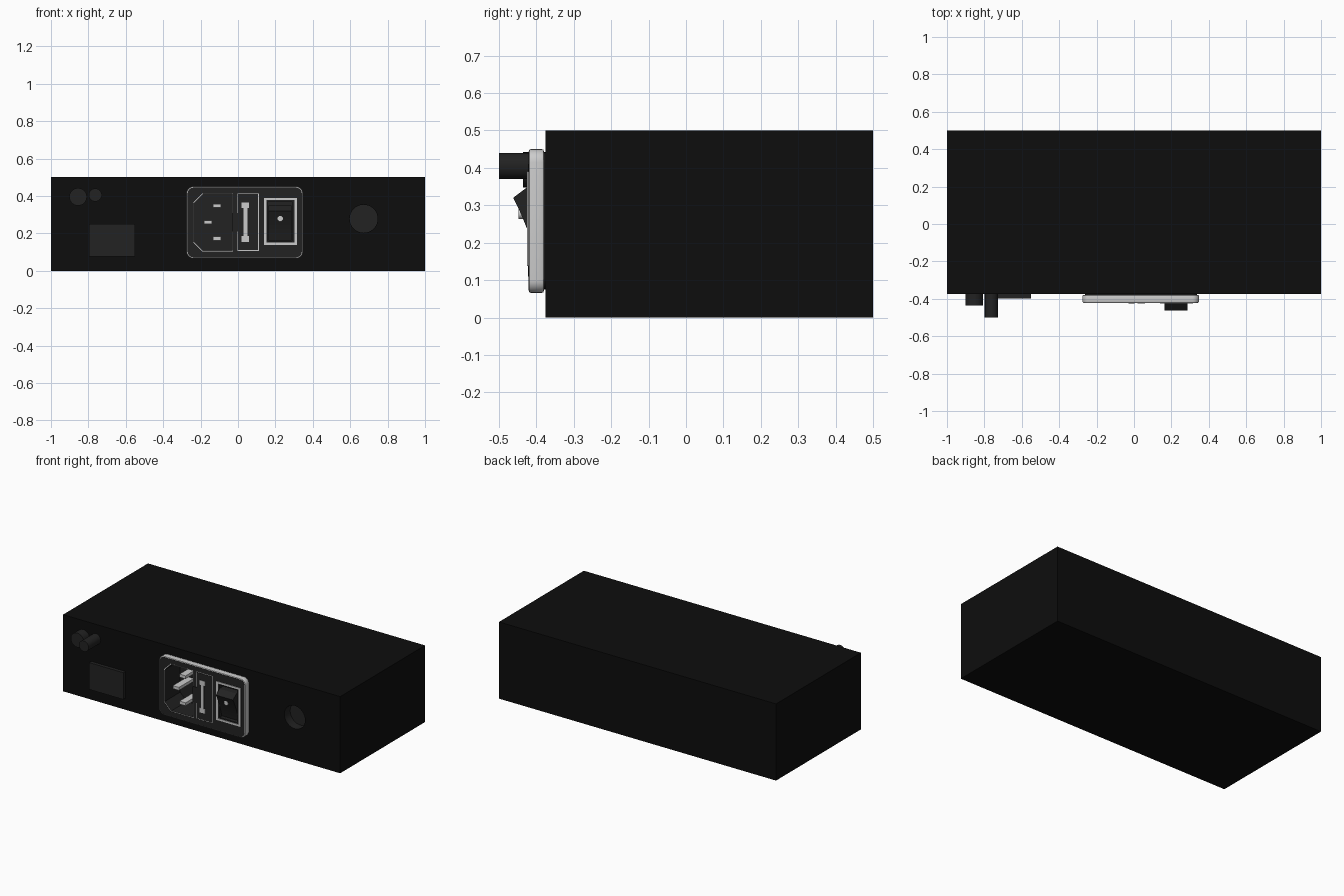
import bpy, bmesh, math

if "Cube" in bpy.data.objects:
    bpy.data.objects.remove(bpy.data.objects["Cube"])


def material(name, v):
    m = bpy.data.materials.new(name)
    m.diffuse_color = (v, v, v, 1)
    m.use_nodes = True
    m.node_tree.nodes["Principled BSDF"].inputs["Base Color"].default_value = m.diffuse_color
    return m


BLACK = material("case_black", 0.004)
DARK = material("plastic_dark", 0.016)
LIGHT = material("metal_light", 0.55)


def prism(name, pts, a, b, mat, axis="Y"):
    """Extrude a closed profile from a to b. axis Y: pts are (x, z); axis X: pts are (y, z)."""
    bm = bmesh.new()
    place = (lambda u, v, d: (u, d, v)) if axis == "Y" else (lambda u, v, d: (d, u, v))
    lo, hi = [[bm.verts.new(place(u, v, d)) for u, v in pts] for d in (a, b)]
    bm.faces.new(lo)
    bm.faces.new(hi[::-1])
    n = len(pts)
    for i in range(n):
        j = (i + 1) % n
        bm.faces.new((lo[i], hi[i], hi[j], lo[j]))
    bmesh.ops.recalc_face_normals(bm, faces=bm.faces)
    me = bpy.data.meshes.new(name)
    bm.to_mesh(me)
    bm.free()
    me.materials.append(mat)
    ob = bpy.data.objects.new(name, me)
    bpy.context.collection.objects.link(ob)
    return ob


def rect(x0, x1, z0, z1):
    return [(x0, z0), (x1, z0), (x1, z1), (x0, z1)]


def circle(x, z, r, n=32):
    return [(x + r * math.cos(2 * math.pi * i / n), z + r * math.sin(2 * math.pi * i / n)) for i in range(n)]


def rounded(x0, x1, z0, z1, r, n=6):
    pts = []
    corners = [(x1 - r, z1 - r), (x0 + r, z1 - r), (x0 + r, z0 + r), (x1 - r, z0 + r)]
    for k, (cx, cz) in enumerate(corners):
        for i in range(n + 1):
            t = math.pi / 2 * (k + i / n)
            pts.append((cx + r * math.cos(t), cz + r * math.sin(t)))
    return pts


def socket_outline(g=0.0):
    """Socket opening with two clipped corners, grown by g."""
    x0, x1, z0, z1, c = -0.235 - g, -0.03 + g, 0.107 - g, 0.41 + g, 0.048
    return [(x0 + c, z0), (x1, z0), (x1, z1), (x0 + c, z1), (x0, z1 - c), (x0, z0 + c)]


def apply_mod(ob, mod):
    bpy.context.view_layer.objects.active = ob
    bpy.ops.object.modifier_apply(modifier=mod.name)


def cut(ob, pts, a, b, mat):
    cutter = prism("cutter", pts, a, b, mat)
    cutter.hide_render = True
    m = ob.modifiers.new("cut", "BOOLEAN")
    m.operation, m.solver, m.object = "DIFFERENCE", "EXACT", cutter
    m.material_mode = "TRANSFER"
    apply_mod(ob, m)
    bpy.data.objects.remove(cutter)


FRONT = -0.375
SWITCH = (0.14, 0.315, 0.138, 0.39)
DRAWER = (0.0, 0.107, 0.11, 0.41)
grow = lambda b, g: rect(b[0] - g, b[1] + g, b[2] - g, b[3] + g)

# Main case with a round recess and the socket cavity
case = prism("case", rect(-1, 1, 0, 0.5), FRONT, 0.5, BLACK)
cut(case, circle(0.672, 0.278, 0.075), -0.45, -0.315, DARK)
cut(case, socket_outline(), -0.45, -0.26, DARK)

# Controls on the left of the front
prism("large_knob", circle(-0.855, 0.395, 0.047), -0.436, FRONT + 0.002, DARK)
prism("small_post", circle(-0.763, 0.405, 0.035), -0.5, FRONT + 0.002, DARK)
prism("square_port", rect(-0.797, -0.55, 0.075, 0.25), -0.397, FRONT + 0.002, DARK)

# Power inlet: gasket, light bezel and dark front face
gasket = prism("inlet_gasket", rounded(-0.262, 0.336, 0.076, 0.442, 0.03), -0.383, FRONT + 0.002, DARK)
bezel = prism("inlet_bezel", rounded(-0.275, 0.347, 0.066, 0.45, 0.035), -0.42, -0.38, LIGHT)
bev = bezel.modifiers.new("edge", "BEVEL")
bev.width, bev.segments, bev.limit_method, bev.angle_limit = 0.005, 2, "ANGLE", math.radians(60)
apply_mod(bezel, bev)
face = prism("inlet_face", rounded(-0.269, 0.341, 0.072, 0.444, 0.03), -0.4212, -0.415, DARK)
cut(gasket, socket_outline(), -0.45, -0.3, DARK)
cut(bezel, socket_outline(), -0.45, -0.3, DARK)
cut(face, socket_outline(0.004), -0.45, -0.3, DARK)
cut(face, grow(DRAWER, 0.004), -0.45, -0.3, DARK)
for ob in (bezel, face):
    cut(ob, grow(SWITCH, -0.002), -0.45, -0.388, DARK)

# Socket pins
for i, (x, z) in enumerate([(-0.112, 0.348), (-0.16, 0.26), (-0.112, 0.172)]):
    prism(f"socket_pin_{i + 1}", rect(x - 0.022, x + 0.022, z - 0.01, z + 0.01), -0.412, -0.255, LIGHT)

# Fuse drawer with pull tab and light fuse emblem
prism("fuse_drawer", rect(*DRAWER), -0.4225, -0.41, DARK)
prism("drawer_tab", rect(-0.03, 0.004, 0.21, 0.31), -0.424, -0.40, DARK)
prism("fuse_bar", rect(0.03, 0.05, 0.18, 0.34), -0.425, -0.42, LIGHT)
for side, z in (("lower", 0.155), ("upper", 0.335)):
    prism(f"fuse_cap_{side}", rect(0.02, 0.06, z, z + 0.03), -0.425, -0.42, LIGHT)

# Rocker switch: light frame, dark inner frame, curved rocker and dot
frame = prism("switch_frame", rect(*SWITCH), -0.425, -0.389, LIGHT)
cut(frame, grow(SWITCH, -0.012), -0.45, -0.3, LIGHT)
inner = prism("switch_inner_frame", grow(SWITCH, -0.012), -0.421, -0.389, DARK)
cut(inner, rect(0.161, 0.29, 0.158, 0.37), -0.45, -0.3, DARK)
rocker = [(-0.385, 0.35), (-0.425, 0.348), (-0.462, 0.32), (-0.446, 0.288), (-0.432, 0.255),
          (-0.42, 0.225), (-0.41, 0.192), (-0.402, 0.162), (-0.385, 0.162)]
prism("switch_rocker", rocker, 0.164, 0.287, DARK, "X")
prism("switch_dot", circle(0.226, 0.278, 0.015, 16), -0.448, -0.43, LIGHT)

# Smooth the round parts, keeping hard edges
bpy.ops.object.select_all(action="SELECT")
bpy.ops.object.shade_smooth_by_angle(angle=math.radians(30))
